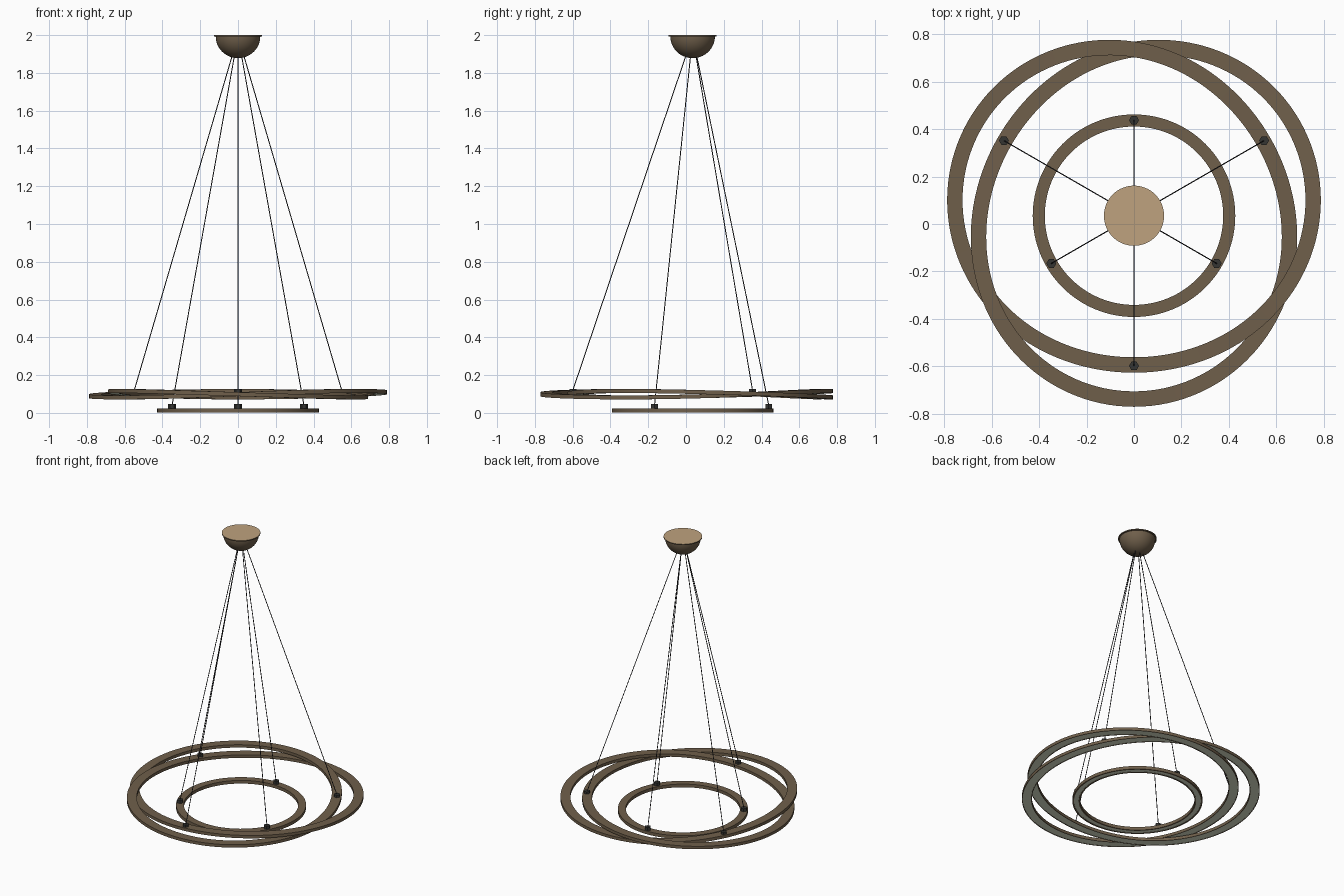
import bpy, bmesh, math
from mathutils import Vector

if "Cube" in bpy.data.objects:
    bpy.data.objects.remove(bpy.data.objects["Cube"])

CY = 0.035  # y of the lamp axis


def material(name, rgb):
    m = bpy.data.materials.new(name)
    m.diffuse_color = (*rgb, 1)
    m.use_nodes = True
    m.node_tree.nodes["Principled BSDF"].inputs["Base Color"].default_value = m.diffuse_color
    return m


BRONZE = material("bronze", (0.160, 0.115, 0.070))
TAN = material("tan_cap", (0.52, 0.365, 0.21))
DIFFUSER = material("diffuser", (0.82, 0.87, 0.68))
DARK = material("dark_fitting", (0.035, 0.035, 0.032))
CABLE = material("cable", (0.03, 0.03, 0.035))


def finish(name, bm, mats, smooth=True):
    bmesh.ops.recalc_face_normals(bm, faces=bm.faces[:])
    me = bpy.data.meshes.new(name)
    bm.to_mesh(me)
    bm.free()
    for m in mats:
        me.materials.append(m)
    ob = bpy.data.objects.new(name, me)
    bpy.context.collection.objects.link(ob)
    if smooth:
        bpy.ops.object.select_all(action='DESELECT')
        ob.select_set(True)
        bpy.context.view_layer.objects.active = ob
        bpy.ops.object.shade_smooth_by_angle(angle=math.radians(35))
    return ob


def sweep_band(name, path, width, thick, margin, steps):
    """Flat closed band along a path, with a recessed light strip underneath."""
    w, h, i = width / 2, thick / 2, width / 2 - margin
    profile = [(-w, h), (w, h), (w, -h), (i, -h), (i, -h + 0.002),
               (-i, -h + 0.002), (-i, -h), (-w, -h)]
    bm = bmesh.new()
    rings = []
    for k in range(steps):
        t = 2 * math.pi * k / steps
        p = path(t)
        d = path(t + 1e-3) - path(t - 1e-3)
        side = Vector((d.y, -d.x, 0)).normalized()
        rings.append([bm.verts.new(p + side * a + Vector((0, 0, b))) for a, b in profile])
    n = len(profile)
    for k in range(steps):
        r0, r1 = rings[k], rings[(k + 1) % steps]
        for j in range(n):
            f = bm.faces.new((r0[j], r0[(j + 1) % n], r1[(j + 1) % n], r1[j]))
            f.material_index = 1 if j == 4 else 0
    return finish(name, bm, [BRONZE, DIFFUSER])


def polar(r, a, z):
    return Vector((r * math.cos(a), CY + r * math.sin(a), z))


# Large band: one strand winding twice, woven over itself at three crossings
def knot(t):
    return polar(0.702 + 0.072 * math.cos(3 * t), 2 * t + math.radians(30),
                 0.099 - 0.017 * math.sin(3 * t))


sweep_band("woven_double_ring", knot, 0.065, 0.021, 0.005, 288)

# Small plain ring below
sweep_band("inner_ring", lambda t: polar(0.402, t, 0.0125), 0.051, 0.023, 0.010, 128)

# Ceiling canopy: dome with a thin flange, lathed
profile = [(0.118 * math.sin(a), 1.993 - 0.115 * math.cos(a))
           for a in [math.pi / 2 * k / 14 for k in range(15)]]
profile += [(0.127, 1.993), (0.127, 2.0), (0.0, 2.0)]
bm = bmesh.new()
vs = [bm.verts.new((r, CY, z)) for r, z in profile]
es = [bm.edges.new(e) for e in zip(vs, vs[1:])]
bmesh.ops.spin(bm, geom=vs + es, cent=(0, CY, 0), axis=(0, 0, 1),
               angle=2 * math.pi, steps=64)
bmesh.ops.remove_doubles(bm, verts=bm.verts[:], dist=1e-5)
for f in bm.faces:
    f.material_index = 1 if f.calc_center_median().z > 1.999 else 0
finish("ceiling_canopy", bm, [BRONZE, TAN])


def rod(name, a, b, radius, sides, mat, smooth):
    d = b - a
    bm = bmesh.new()
    bmesh.ops.create_cone(bm, cap_ends=True, segments=sides, radius1=radius,
                          radius2=radius, depth=d.length)
    # turn hexagons so that corners point along x
    if sides == 6:
        for v in bm.verts:
            v.co.x, v.co.y = v.co.y, -v.co.x
    bmesh.ops.rotate(bm, verts=bm.verts[:], cent=(0, 0, 0),
                     matrix=Vector((0, 0, 1)).rotation_difference(d).to_matrix())
    bmesh.ops.translate(bm, verts=bm.verts[:], vec=(a + b) / 2)
    finish(name, bm, [mat], smooth)


# Hex clamps and cables: three per ring
for label, r, z, start, top_r in (("outer", 0.634, 0.102, 30, 0.036),
                                  ("inner", 0.403, 0.022, 90, 0.022)):
    for k in range(3):
        a = math.radians(start + 120 * k)
        rod(f"{label}_clamp_{k + 1}", polar(r, a, z), polar(r, a, z + 0.024),
            0.021, 6, DARK, False)
        rod(f"{label}_cable_{k + 1}", polar(r, a, z + 0.018), polar(top_r, a, 1.89),
            0.0025, 8, CABLE, True)
